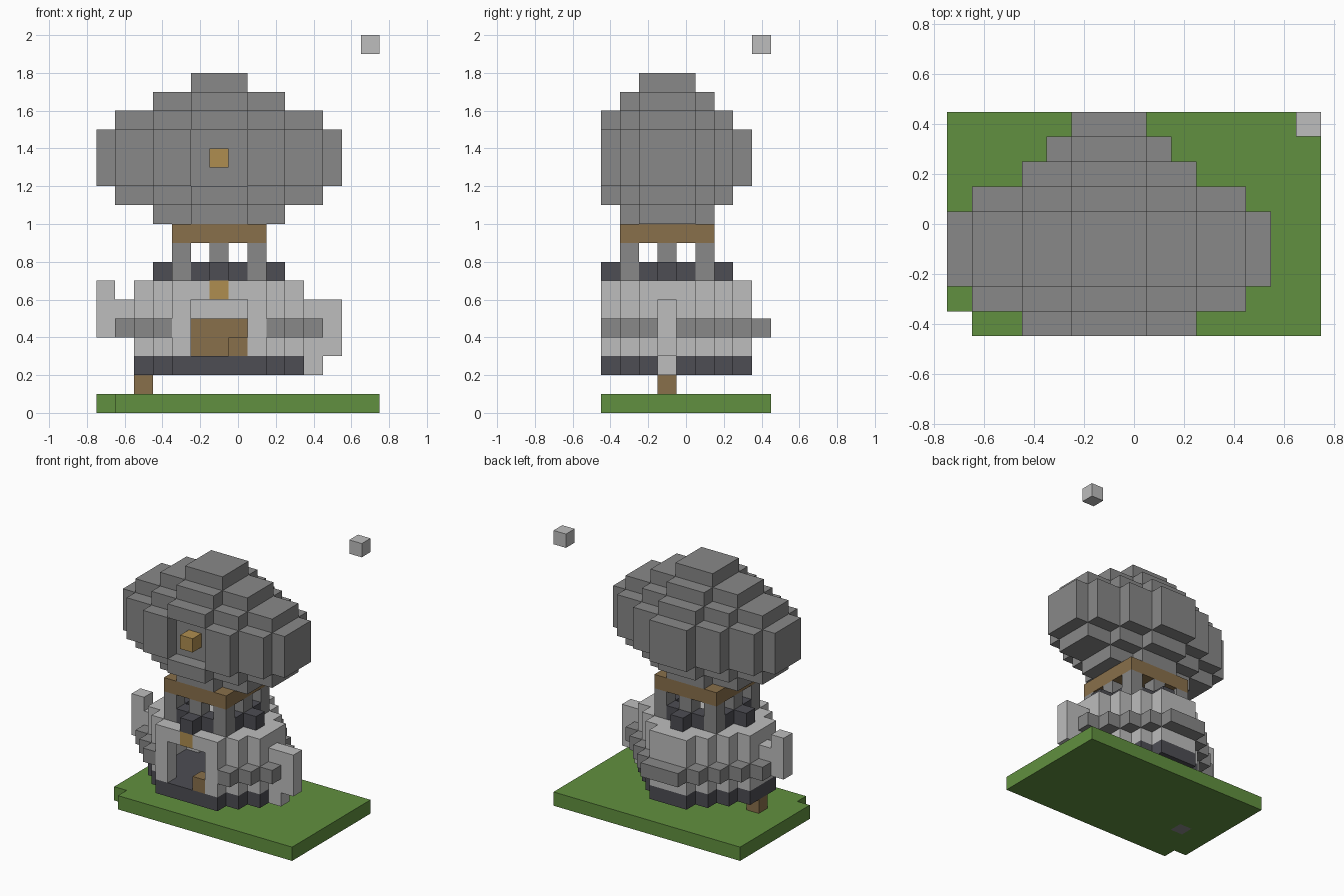
import bpy
import bmesh
from mathutils import Vector

cube = bpy.data.objects.get("Cube")
if cube:
    bpy.data.objects.remove(cube, do_unlink=True)

UNIT = 0.1
AXIS = Vector((-0.1, -0.1, 0.05))   # centre of the tower's middle column
FRONT, BACK = -3, 5                 # block rows available along y


def material(name, rgb):
    mat = bpy.data.materials.new(name)
    mat.use_nodes = True
    mat.diffuse_color = (*rgb, 1)
    mat.node_tree.nodes["Principled BSDF"].inputs["Base Color"].default_value = (*rgb, 1)
    return mat


grass = material("grass green", (0.12, 0.28, 0.05))
stone = material("mid grey stone", (0.246, 0.246, 0.246))
pale = material("pale grey stone", (0.51, 0.51, 0.51))
slate = material("dark slate", (0.075, 0.075, 0.088))
wood = material("brown wood", (0.25, 0.16, 0.07))
gold = material("golden wood", (0.43, 0.27, 0.08))

parts = {}    # part name -> material
blocks = {}   # grid cell -> part name


def put(name, mat, cells):
    parts[name] = mat
    for cell in cells:
        blocks[cell] = name


def box(xs, ys, zs):
    """All cells in inclusive ranges."""
    return [(x, y, z) for x in range(xs[0], xs[1] + 1)
            for y in range(ys[0], ys[1] + 1) for z in range(zs[0], zs[1] + 1)]


def disc(widths, z0, z1):
    """Round layer given the half width of each row out from the middle."""
    n = len(widths) - 1
    return [c for y in range(max(-n, FRONT), n + 1)
            for c in box((-widths[abs(y)], widths[abs(y)]), (y, y), (z0, z1))]


def clear(cells):
    for cell in cells:
        blocks.pop(cell, None)


ROUND = [4, 4, 3, 2, 1]
ROUND_WIDE = [5, 5, 4, 3, 2, 1]
ROUND_INNER = [3, 3, 2, 1]

# Ground with one missing corner
put("ground", grass, box((-6, 8), (FRONT, BACK), (0, 0)))
clear([(-6, FRONT, 0)])
put("buried_stone", stone, [(-4, 0, 0)])
put("post", wood, [(-4, 0, 1)])

# Tower body: foundation, hollow wall and belt
put("foundation", slate, disc(ROUND, 2, 2))
put("belt", stone, disc(ROUND_WIDE, 4, 4))
put("tower_wall", pale, disc(ROUND, 3, 6))
clear([c for c in disc(ROUND_INNER, 3, 5) if c[1] > FRONT])
put("door_frame", pale, box((-2, 2), (FRONT, FRONT), (3, 6)))
clear(box((-1, 1), (FRONT, FRONT), (3, 5)))
put("door_keystone", gold, [(0, FRONT, 6)])
put("doorstep_block", wood, [(1, FRONT, 3)])
put("back_bench", wood, box((-1, 1), (3, 3), (3, 4)))

# Side arms
put("right_arm", pale, box((-6, -6), (0, 0), (4, 6)) + [(-5, 0, 5)])
put("left_arm", pale, box((5, 5), (0, 0), (2, 5)) + box((6, 6), (0, 0), (3, 5)))

# Battlements and open gallery
ring = box((-3, 3), (-3, 3), (7, 7))
put("battlements", slate, [c for c in ring if abs(c[0]) + abs(c[1]) == 3])
put("gallery_columns", stone, [(x, y, z) for x in (-2, 0, 2) for y in (-2, 0, 2)
                               for z in (7, 8) if x or y])
put("gallery_beam", wood, box((-2, 2), (-2, 2), (9, 9)))

# Bulbous head, stepped evenly in every direction
MIDDLE = 13
put("head", stone, [
    (x, y, z) for x, y, z in box((-6, 6), (FRONT, 4), (10, 17))
    if abs(x) // 2 + max(abs(y), 1) + max(abs(z - MIDDLE), 1) <= 5])
clear(box((-1, 1), (FRONT, FRONT), (MIDDLE - 1, MIDDLE + 1)))
put("head_knob", gold, [(0, FRONT, MIDDLE)])

# Floating stone
put("floating_stone", pale, [(8, BACK, 19)])


def build(name, mat):
    """Mesh the exposed sides of a part's blocks and merge flat areas."""
    bm = bmesh.new()
    for cell, owner in blocks.items():
        if owner != name:
            continue
        centre = Vector(cell) * UNIT + AXIS
        for axis in range(3):
            for side in (-1, 1):
                near = list(cell)
                near[axis] += side
                if tuple(near) in blocks:
                    continue
                n, u, v = Vector(), Vector(), Vector()
                n[axis] = side
                u[(axis + 1) % 3] = 1
                v[(axis + 2) % 3] = side
                bm.faces.new([bm.verts.new(centre + (n + u * a + v * b) * UNIT / 2)
                              for a, b in ((-1, -1), (1, -1), (1, 1), (-1, 1))])
    bmesh.ops.remove_doubles(bm, verts=bm.verts, dist=UNIT / 100)
    bmesh.ops.dissolve_limit(bm, angle_limit=0.01, verts=bm.verts, edges=bm.edges)
    mesh = bpy.data.meshes.new(name)
    bm.to_mesh(mesh)
    bm.free()
    mesh.materials.append(mat)
    bpy.context.collection.objects.link(bpy.data.objects.new(name, mesh))


for part, mat in parts.items():
    build(part, mat)
